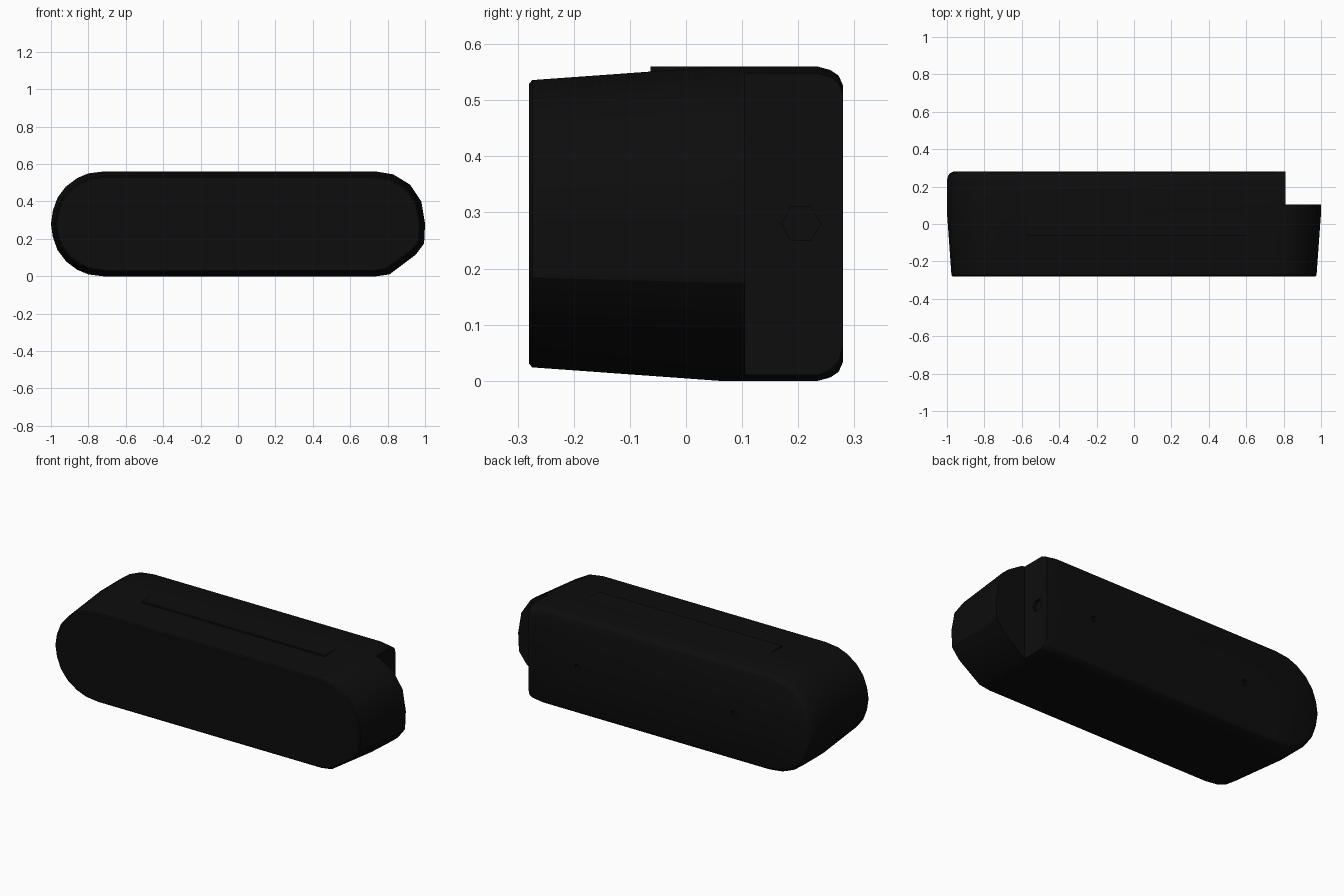
import bpy, bmesh, math
from mathutils import Matrix

if "Cube" in bpy.data.objects:
    bpy.data.objects.remove(bpy.data.objects["Cube"])

mat = bpy.data.materials.new("black_plastic")
mat.diffuse_color = (0.004, 0.004, 0.004, 1)
mat.use_nodes = True
mat.node_tree.nodes["Principled BSDF"].inputs["Base Color"].default_value = mat.diffuse_color


def make(name, bm):
    bmesh.ops.recalc_face_normals(bm, faces=bm.faces)
    me = bpy.data.meshes.new(name)
    bm.to_mesh(me)
    bm.free()
    ob = bpy.data.objects.new(name, me)
    bpy.context.collection.objects.link(ob)
    me.materials.append(mat)
    return ob


def box(name, lo, hi):
    bm = bmesh.new()
    bmesh.ops.create_cube(bm, size=1)
    for v in bm.verts:
        for i in range(3):
            v.co[i] = lo[i] + (v.co[i] + 0.5) * (hi[i] - lo[i])
    return make(name, bm)


def cylinder(name, loc, r, depth, axis, sides=12):
    bm = bmesh.new()
    rot = Matrix.Rotation(math.pi / 2, 4, axis)
    bmesh.ops.create_cone(bm, cap_ends=True, segments=sides, radius1=r, radius2=r,
                          depth=depth, matrix=Matrix.Translation(loc) @ rot)
    return make(name, bm)


def cut(target, cutter):
    cutter.hide_render = True
    mod = target.modifiers.new("cut", 'BOOLEAN')
    mod.operation, mod.solver, mod.object = 'DIFFERENCE', 'EXACT', cutter
    bpy.context.view_layer.objects.active = target
    bpy.ops.object.modifier_apply(modifier=mod.name)
    bpy.data.objects.remove(cutter)


# Capsule cross-section: rounded ends, bevelled lower right corner
left = [(-0.72, 0.28), (-0.80, 0.27), (-0.86, 0.245), (-0.92, 0.20),
        (-0.965, 0.14), (-0.99, 0.07), (-1.0, 0.0)]
left += [(x, -z) for x, z in reversed(left[:-1])]
right = [(0.74, -0.28), (0.81, -0.27), (0.95, -0.165), (0.995, -0.105), (1.0, 0.0),
         (0.98, 0.12), (0.92, 0.21), (0.83, 0.265), (0.74, 0.28)]
profile = left + right

# Body: sections along y as (y, inset), drafted front and rounded back edge
sections = [(-0.28, 0.031), (-0.274, 0.024), (0.06, 0.0), (0.235, 0.0),
            (0.257, 0.006), (0.272, 0.016), (0.28, 0.034)]
bm = bmesh.new()
rings = []
for y, d in sections:
    rings.append([bm.verts.new((x * (1 - d), y, 0.28 + z * (0.28 - d) / 0.28))
                  for x, z in profile])
n = len(profile)
for a, b in zip(rings, rings[1:]):
    for i in range(n):
        j = (i + 1) % n
        bm.faces.new((a[i], a[j], b[j], b[i]))
bm.faces.new(rings[0])
bm.faces.new(rings[-1])
body = make("body", bm)

# Notch in the rear right corner
cut(body, box("notch_cutter", (0.81, 0.105, -0.1), (1.2, 0.5, 0.8)))
# Small socket in the notch wall
cut(body, cylinder("socket_cutter", (0.81, 0.205, 0.28), 0.035, 0.03, 'Y', 6))
# Two screw holes in the back
for x in (-0.5, 0.5):
    cut(body, cylinder("hole_cutter", (x, 0.28, 0.28), 0.016, 0.04, 'X'))

# Slightly raised level panel on the sloping top
panel = box("top_panel", (-0.57, -0.063, 0.53), (0.6, 0.065, 0.56))

for ob in bpy.data.objects:
    ob.select_set(True)
bpy.context.view_layer.objects.active = body
bpy.ops.object.shade_smooth_by_angle(angle=math.radians(30))
